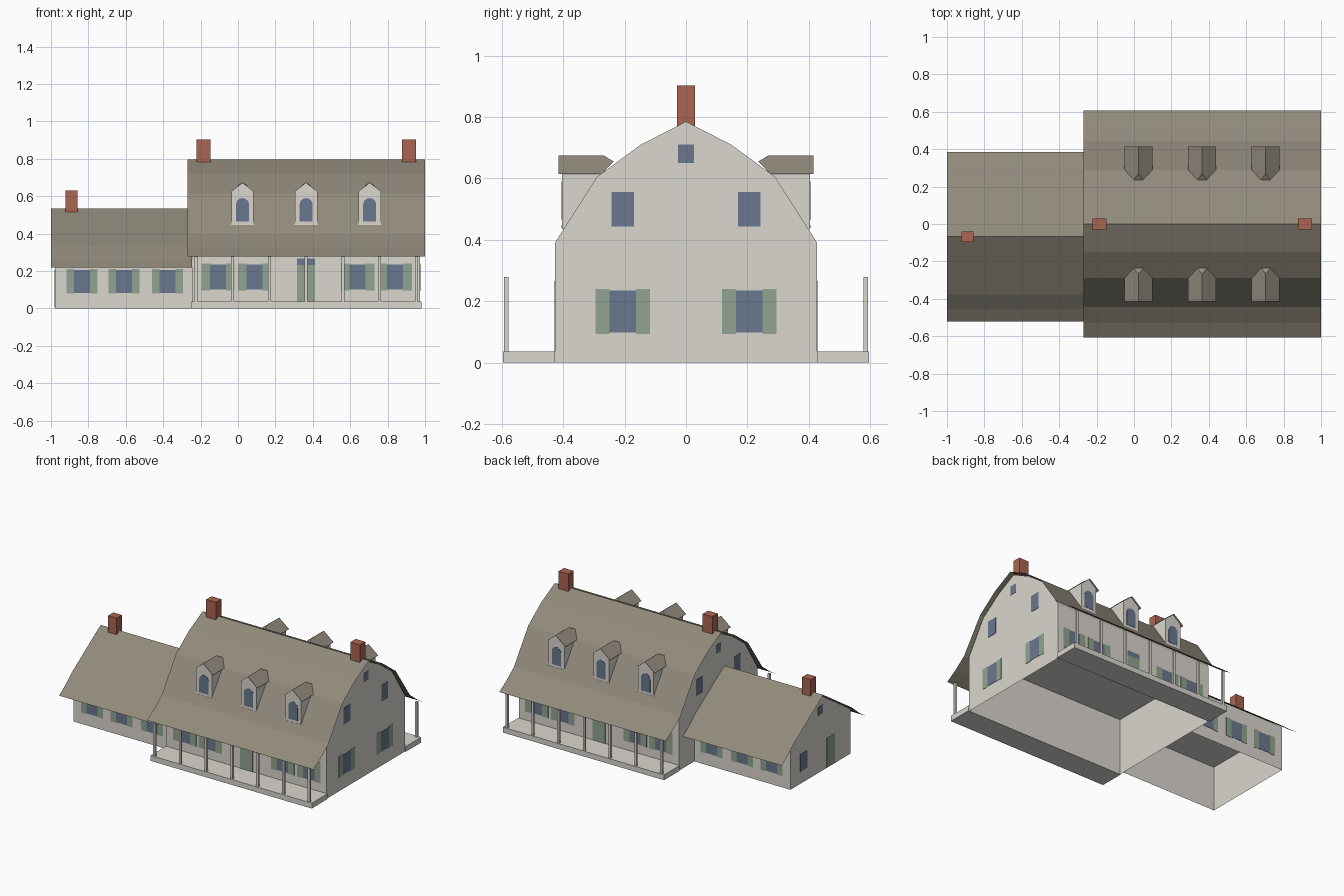
import bpy, bmesh, math
from mathutils import Vector

cube = bpy.data.objects.get("Cube")
if cube:
    bpy.data.objects.remove(cube)


def material(name, rgb):
    m = bpy.data.materials.new(name)
    m.use_nodes = True
    col = tuple((c / 255) ** 2.2 for c in rgb) + (1,)
    m.diffuse_color = col
    m.node_tree.nodes["Principled BSDF"].inputs["Base Color"].default_value = col
    return m


WALL = material("warm white siding", (218, 214, 206))
ROOF = material("brown grey shingle", (144, 137, 123))
BRICK = material("red brick", (168, 101, 82))
GLASS = material("blue glass", (105, 120, 141))
GREEN = material("green shutter", (144, 162, 142))


def finish(name, bm, mat):
    me = bpy.data.meshes.new(name)
    bm.to_mesh(me)
    bm.free()
    me.materials.append(mat)
    ob = bpy.data.objects.new(name, me)
    bpy.context.collection.objects.link(ob)
    return ob


def place(axis, a, p):
    """Point p of a (horizontal, z) profile, at position a along the axis."""
    return Vector((a, p[0], p[1])) if axis == "x" else Vector((p[0], a, p[1]))


def prism(name, pts, axis, a, b, mat, open_bottom=False):
    bm = bmesh.new()
    ends = [[bm.verts.new(place(axis, s, p)) for p in pts] for s in (a, b)]
    n = len(pts)
    for e in ends:
        bm.faces.new(e)
    for i in range(n):
        j = (i + 1) % n
        bm.faces.new((ends[0][i], ends[0][j], ends[1][j], ends[1][i]))
    bmesh.ops.recalc_face_normals(bm, faces=bm.faces)
    if open_bottom:
        low = [f for f in bm.faces if all(v.co.z < 0.001 for v in f.verts)]
        bmesh.ops.delete(bm, geom=low, context="FACES_ONLY")
    return finish(name, bm, mat)


def rect(u0, u1, z0, z1):
    return [(u0, z0), (u1, z0), (u1, z1), (u0, z1)]


def mirrored(half, centre=0):
    """Full outline from a half profile that starts at the ridge."""
    return [(centre - u, z) for u, z in reversed(half)] + [(centre + u, z) for u, z in half[1:]]


def sheet(name, polys, mat, up=True):
    bm = bmesh.new()
    for poly in polys:
        f = bm.faces.new([bm.verts.new(p) for p in poly])
        f.normal_update()
        if (f.normal.z > 0) != up:
            f.normal_flip()
    bmesh.ops.remove_doubles(bm, verts=bm.verts, dist=0.0005)
    return finish(name, bm, mat)


def roof(name, half, centre, x0, x1):
    pts = mirrored(half, centre)
    sheet(name, [[place("x", x0, p), place("x", x0, q), place("x", x1, q), place("x", x1, p)]
                 for p, q in zip(pts, pts[1:])], ROOF)


def body(name, half, centre, x0, x1):
    """Open-bottomed gabled walls with a ceiling at eaves height."""
    pts = mirrored(half, centre)
    prism(name, [(pts[0][0], 0)] + pts + [(pts[-1][0], 0)], "x", x0, x1, WALL, True)
    (y0, z), y1 = pts[0], pts[-1][0]
    sheet(name + "_ceiling", [[(x0, y0, z), (x1, y0, z), (x1, y1, z), (x0, y1, z)]], WALL, False)


def plaque(name, pts, axis, at, mat):
    """Thin plate on the outside of the wall at the given position."""
    out = math.copysign(1, at)
    prism(name, pts, axis, at + out * 0.0006, at + out * 0.0025, mat)


def plate(name, axis, at, u, half, z0, z1, mat):
    plaque(name, rect(u - half, u + half, z0, z1), axis, at, mat)


def shuttered(axis, at, u, z0, z1, width=0.046):
    plate("window", axis, at, u, 0.043, z0, z1, GLASS)
    for s in (-1, 1):
        plate("shutter", axis, at, u + s * (0.043 + width / 2), width / 2,
              z0 - 0.004, z1 + 0.005, GREEN)


# Main house and its flared roof
ML, MR, MY = -0.245, 0.973, 0.427
body("main_walls", [(0, .785), (.147, .71), (.29, .605), (MY, .39)], 0, ML, MR)
roof("main_roof", [(0, .797), (.147, .722), (.29, .615), (.445, .39), (.53, .325), (.607, .278)],
     0, -0.27, 1.0)

# Side wing
WC, WL, WY = -0.068, -0.978, 0.327
body("wing_walls", [(0, .527), (WY, .308)], WC, WL, ML)
roof("wing_roof", [(0, .535), (.31, .33), (.387, .265), (.4525, .22)], WC, -1.0, ML)

# Chimneys
for x, y, r, z0, z1 in ((-.185, 0, .037, .77, .903), (.914, 0, .037, .77, .903),
                        (-.89, WC, .033, .5, .63)):
    prism("chimney", rect(x - r, x + r, z0, z1), "y", y - .029, y + .029, BRICK)

for s in (-1, 1):
    # Porch deck and posts
    prism("porch_deck", rect(-.25, .98, 0, .037), "y", s * MY, s * .596, WALL)
    for i in range(7):
        x = -.225 + i * .1965
        prism("porch_post", rect(x - .008, x + .008, .037, .279), "y",
              s * .578, s * .592, WALL)

    # Long walls: shuttered windows, door and transom
    for x in (-.107, .088, .64, .84):
        shuttered("y", s * MY, x, .1, .235)
    plate("door", "y", s * MY, .364, .048, .037, .231, GREEN)
    plate("transom", "y", s * MY, .364, .048, .231, .266, GLASS)
    for x in (-.835, -.61, -.378):
        shuttered("y", WC + s * WY, x, .083, .205, .04)

    # Gable windows on either side of the ridge
    shuttered("x", MR, s * .206, .098, .235)
    for x in (ML, MR):
        plate("upper_window", "x", x, s * .206, .036, .443, .556, GLASS)

    # Dormers
    for x in (.024, .364, .704):
        prism("dormer_walls", [(x - .06, .435), (x + .06, .435), (x + .06, .625),
                               (x, .673), (x - .06, .625)], "y", s * .404, s * .262, WALL)
        plate("dormer_sill", "y", s * .404, x, .066, .438, .448, WALL)
        arch = [(x + .035 * math.cos(a), .555 + .035 * math.sin(a))
                for a in (math.pi * k / 8 for k in range(9))]
        plaque("dormer_window", [(x - .035, .465), (x + .035, .465)] + arch, "y",
               s * .404, GLASS)
        ridge = [(x, s * .415, .675), (x, s * .27, .675)]
        slopes = [[ridge[0], (x + t * .075, s * .415, .615), (x + t * .075, s * .275, .615),
                   (x + t * .025, s * .235, .655), ridge[1]] for t in (-1, 1)]
        hip = [ridge[1], slopes[0][3], slopes[1][3]]
        sheet("dormer_roof", slopes + [hip], ROOF)

# Attic windows
for x in (ML, MR):
    plate("attic_window", "x", x, 0, .026, .65, .711, GLASS)
plate("wing_attic_window", "x", WL, WC, .026, .395, .455, GLASS)

# Wing gable: side door and window
plate("wing_door", "x", WL, -.18, .045, .005, .205, GREEN)
plate("wing_side_window", "x", WL, .115, .04, .085, .205, GLASS)
